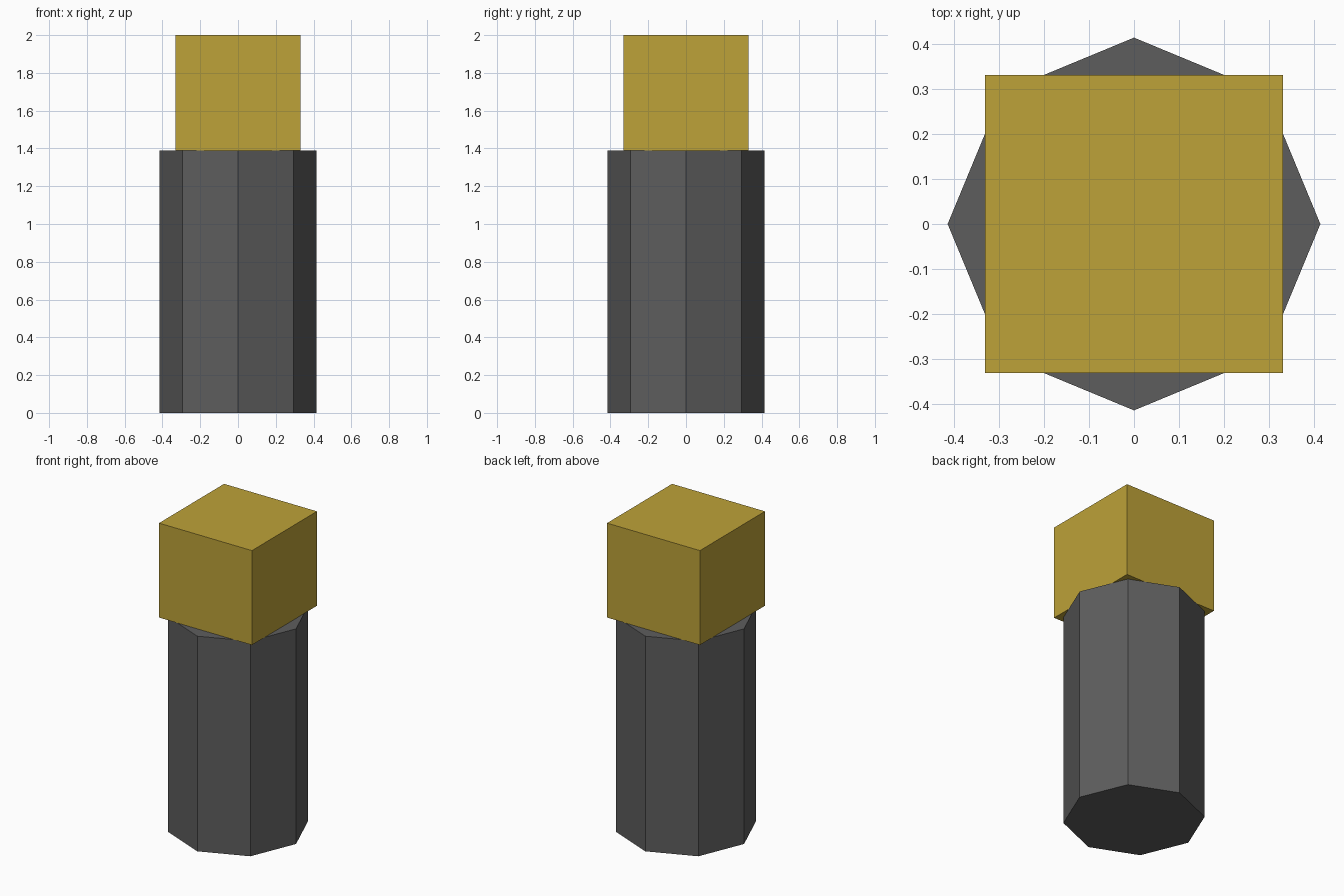
import bpy

if "Cube" in bpy.data.objects:
    bpy.data.objects.remove(bpy.data.objects["Cube"])


def paint(obj, name, color):
    mat = bpy.data.materials.new(name)
    mat.diffuse_color = color
    mat.use_nodes = True
    mat.node_tree.nodes["Principled BSDF"].inputs["Base Color"].default_value = mat.diffuse_color
    obj.data.materials.append(mat)


JOINT = 1.39   # height where the cap meets the post
TOP = 2.0

# Octagonal post with corners on the x and y axes
bpy.ops.mesh.primitive_cylinder_add(vertices=8, radius=0.415, depth=JOINT,
                                    location=(0, 0, JOINT / 2))
post = bpy.context.object
post.name = "octagonal_post"
paint(post, "dark_grey", (0.11, 0.11, 0.11, 1))

# Square block on top
bpy.ops.mesh.primitive_cube_add(size=1, location=(0, 0, (JOINT + TOP) / 2))
block = bpy.context.object
block.name = "square_cap"
block.scale = (0.664, 0.664, TOP - JOINT)
bpy.ops.object.transform_apply(location=False, rotation=False, scale=True)
paint(block, "gold", (0.51, 0.36, 0.04, 1))
